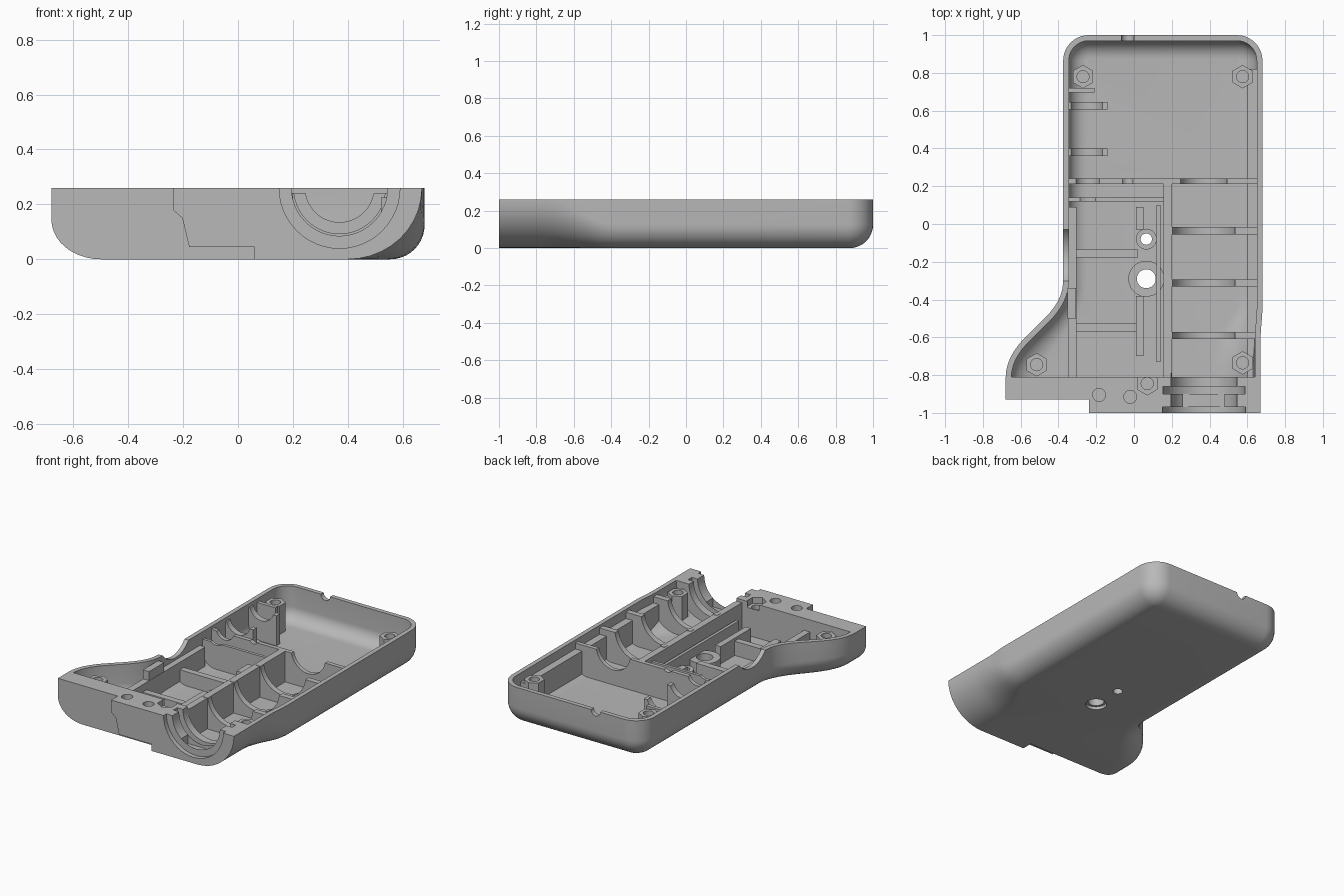
import bpy, bmesh, math
from mathutils import Matrix, Vector

if "Cube" in bpy.data.objects:
    bpy.data.objects.remove(bpy.data.objects["Cube"])

TOP = 0.26
grey = bpy.data.materials.new("moulded grey")
grey.use_nodes = True
grey.diffuse_color = (0.48, 0.48, 0.48, 1)
grey.node_tree.nodes["Principled BSDF"].inputs["Base Color"].default_value = grey.diffuse_color


def to_object(bm, name):
    bmesh.ops.recalc_face_normals(bm, faces=bm.faces)
    mesh = bpy.data.meshes.new(name)
    bm.to_mesh(mesh)
    bm.free()
    mesh.materials.append(grey)
    obj = bpy.data.objects.new(name, mesh)
    bpy.context.collection.objects.link(obj)
    return obj


def box(x0, x1, y0, y1, z0, z1):
    bm = bmesh.new()
    size = Matrix.Diagonal((x1 - x0, y1 - y0, z1 - z0, 1))
    middle = Matrix.Translation(((x0 + x1) / 2, (y0 + y1) / 2, (z0 + z1) / 2))
    bmesh.ops.create_cube(bm, size=1, matrix=middle @ size)
    return to_object(bm, "box_helper")


def rod(start, end, radius, sides=48):
    bm = bmesh.new()
    start, end = Vector(start), Vector(end)
    axis = end - start
    turn = axis.to_track_quat('Z', 'Y').to_matrix().to_4x4()
    bmesh.ops.create_cone(bm, cap_ends=True, segments=sides, radius1=radius, radius2=radius,
                          depth=axis.length, matrix=Matrix.Translation((start + end) / 2) @ turn)
    return to_object(bm, "rod_helper")


def post(x, y, z0, z1, radius, sides=48):
    return rod((x, y, z0), (x, y, z1), radius, sides)


def bore(x, y0, y1, radius):
    return rod((x, y0, TOP), (x, y1, TOP), radius)


def subtract(target, tool):
    mod = target.modifiers.new("cut", 'BOOLEAN')
    mod.operation, mod.solver, mod.object = 'DIFFERENCE', 'EXACT', tool
    bpy.context.view_layer.objects.active = target
    bpy.ops.object.modifier_apply(modifier=mod.name)
    bpy.data.objects.remove(tool)


def smoothstep(a, b, v):
    t = min(1, max(0, (v - a) / (b - a)))
    return t * t * (3 - 2 * t)


def outline():
    """Plan of the case, anticlockwise from the front right corner."""
    pts = [Vector((0.68 - 0.01 * smoothstep(-0.45, -0.6, y), y))
           for y in [-1 + 0.05 * i for i in range(15)] + [0.3]]
    for cx, first in ((0.545, 0), (-0.24, 90)):
        for i in range(11):
            a = math.radians(first + 9 * i)
            pts.append(Vector((cx + 0.135 * math.cos(a), 0.865 + 0.135 * math.sin(a))))
    pts.append(Vector((-0.375, 0.3)))
    p = [Vector(v) for v in ((-0.375, -0.3), (-0.375, -0.52), (-0.68, -0.58), (-0.68, -0.82))]
    for i in range(17):
        t = i / 16
        pts.append(p[0] * (1 - t) ** 3 + p[1] * 3 * t * (1 - t) ** 2
                   + p[2] * 3 * t * t * (1 - t) + p[3] * t ** 3)
    pts.append(Vector((-0.68, -1)))
    return pts


def rounded_body(name, inset, floor, top):
    """Plan swept upward with a bottom rounding that grows toward the front."""
    pts, bm, rings = outline(), bmesh.new(), []
    steps = 10
    for k in range(steps + 2):
        a = math.radians(90 * min(k, steps) / steps)
        ring = []
        for i, p in enumerate(pts):
            if i in (0, len(pts) - 1):
                inward = Vector((-1 if i == 0 else 1, 0))
            else:
                d = (pts[i + 1] - pts[i - 1]).normalized()
                inward = Vector((-d.y, d.x))
            grow = smoothstep(-0.38, -0.75, p.y)
            right = p.x > 0
            rx = 0.125 + (0.145 if right else 0.055) * grow - inset
            rz = 0.125 + (0.132 if right else 0.02) * grow - floor
            q = p + inward * (inset + rx * (1 - math.sin(a)))
            z = top if k > steps else floor + rz * (1 - math.cos(a))
            ring.append(bm.verts.new((q.x, q.y, z)))
        rings.append(ring)
    n = len(pts)
    for lo, hi in zip(rings, rings[1:]):
        for i in range(n):
            j = (i + 1) % n
            bm.faces.new((lo[i], lo[j], hi[j], hi[i]))
    bmesh.ops.triangulate(bm, faces=[bm.faces.new(rings[0]), bm.faces.new(rings[-1])])
    return to_object(bm, name)


housing = rounded_body("lower_housing", 0, 0, TOP)
hollow = rounded_body("hollow_helper", 0.03, 0.035, 0.32)

# Solid material left standing inside the hollow: x0, x1, y0, y1, top
walls = [
    (-0.9, 0.9, -1.1, -0.81, 0.5),        # front block
    (0.6, 0.72, -0.9, 0.82, 0.2),         # right ledge
    (0.155, 0.2, -0.9, 0.23, 0.24),       # channel wall
    (-0.4, 0.65, 0.212, 0.24, 0.24),      # cross wall
    (-0.4, 0.17, 0.12, 0.14, 0.21),       # second cross wall
    (-0.35, -0.305, -0.9, 0.09, 0.18),    # tray side
    (-0.352, -0.307, -0.5, -0.34, 0.24),  # tray tab
    (0.01, 0.05, -0.7, -0.38, 0.15),      # front rail
    (0.01, 0.05, -0.03, 0.09, 0.15),      # back rail
    (0.12, 0.14, -0.73, 0.1, 0.16),       # long rail
    (-0.4, -0.21, 0.695, 0.72, 0.235),    # stop by the back boss
]
walls += [(0.17, 0.66, y, y + 0.038, 0.242) for y in (-0.055, -0.332, -0.61)]
walls += [(-0.4, -0.14, y, y + 0.04, 0.235) for y in (0.36, 0.605)]
walls += [(-0.32, 0.02, y, y + 0.042, 0.13) for y in (-0.178, -0.57)]
for x0, x1, y0, y1, top in walls:
    subtract(hollow, box(x0, x1, y0, y1, -0.1, top))

# Screw bosses and mounting collars
screws = [(0.575, 0.78), (-0.27, 0.78), (0.575, -0.735), (-0.515, -0.745)]
for x, y in screws:
    subtract(hollow, post(x, y, -0.1, 0.225, 0.062, 6))
for x, y, r in ((0.065, -0.29, 0.095), (0.065, -0.08, 0.055)):
    subtract(hollow, post(x, y, -0.1, 0.1, r))
subtract(housing, hollow)

# Vertical holes
for x, y in screws:
    subtract(housing, post(x, y, 0.15, 0.4, 0.032))
for x, y, r in ((0.065, -0.29, 0.05), (0.065, -0.08, 0.03)):
    subtract(housing, post(x, y, -0.1, 0.4, r))
subtract(housing, post(0.065, -0.29, -0.1, 0.02, 0.065))
for x, y in ((-0.185, -0.905), (-0.02, -0.915)):
    subtract(housing, post(x, y, 0.2, 0.4, 0.034))
subtract(housing, post(0.07, -0.845, 0.22, 0.4, 0.06, 6))
subtract(housing, post(0.07, -0.845, 0.1, 0.4, 0.032))

# Round cradles and the stepped front mouth
for x, y0, y1, r in ((0.37, -0.65, 0.02, 0.167), (0.37, 0.19, 0.26, 0.125),
                     (-0.25, 0.33, 0.66, 0.088), (-0.245, 0.1, 0.26, 0.065),
                     (-0.033, 0.1, 0.26, 0.034), (-0.033, 0.95, 1.1, 0.034),
                     (0.37, -1.1, -0.97, 0.22), (0.37, -0.98, -0.79, 0.175),
                     (0.37, -0.9, -0.86, 0.217)):
    subtract(housing, bore(x, y0, y1, r))
subtract(housing, box(0.26, 0.48, -0.969, -0.901, 0.065, 0.2))

# Scooped dip in the left wall
subtract(housing, rod((-0.5, -0.165, 0.37), (-0.32, -0.165, 0.37), 0.175))

# Step in the front face
bm = bmesh.new()
profile = [(-0.9, -0.1), (-0.9, 0.4), (-0.237, 0.4), (-0.237, 0.18), (-0.203, 0.15),
           (-0.178, 0.045), (0.06, 0.045), (0.06, -0.1)]
face = bm.faces.new([bm.verts.new((x, -1.1, z)) for x, z in profile])
extruded = bmesh.ops.extrude_face_region(bm, geom=[face])["geom"]
bmesh.ops.translate(bm, vec=(0, 0.17, 0),
                    verts=[g for g in extruded if isinstance(g, bmesh.types.BMVert)])
subtract(housing, to_object(bm, "step_helper"))

# Smooth shading with crisp edges
bpy.ops.object.select_all(action='DESELECT')
housing.select_set(True)
bpy.context.view_layer.objects.active = housing
bpy.ops.object.shade_smooth_by_angle(angle=math.radians(30))
